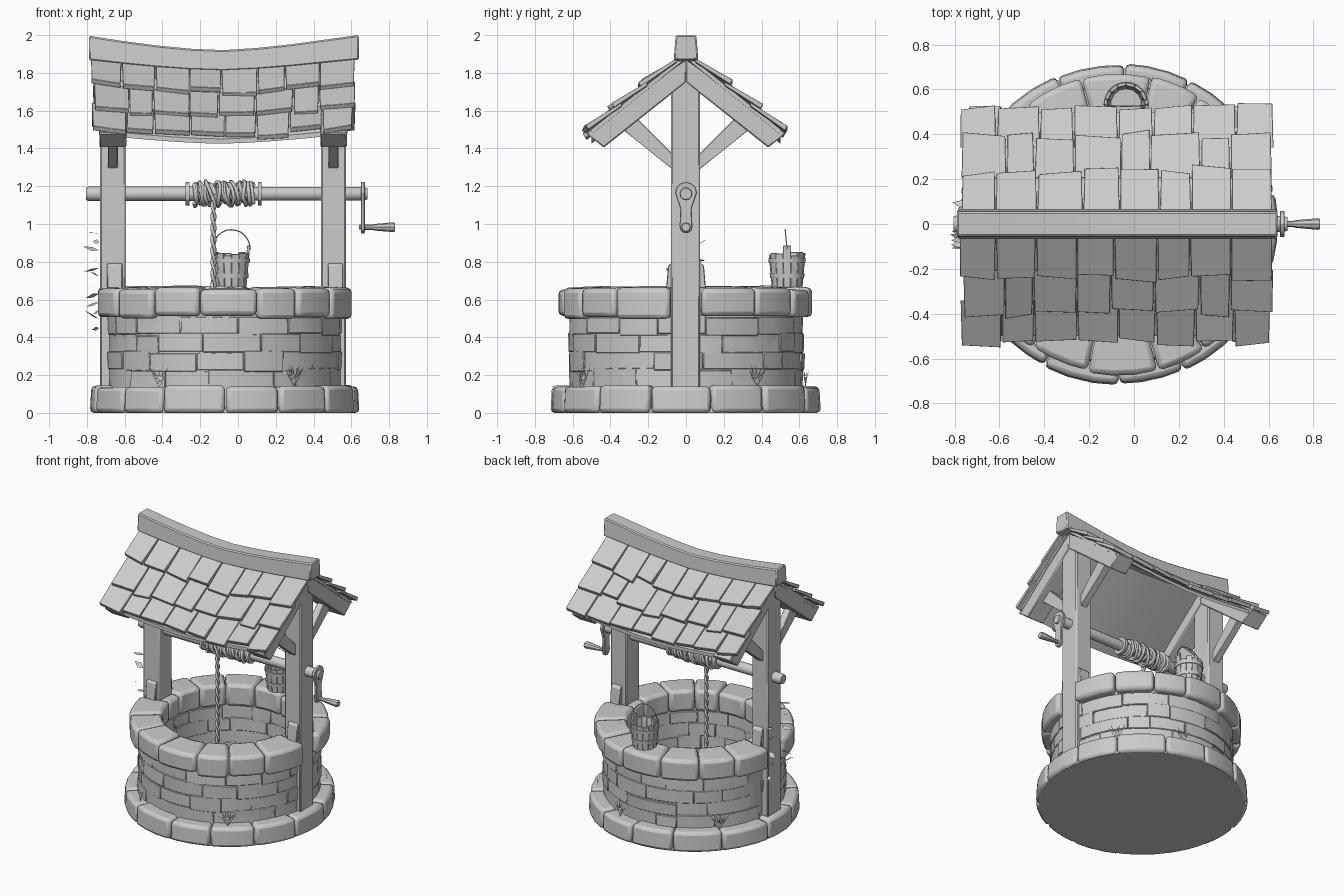
import bpy, bmesh, math, random
from math import sin, cos, pi, radians
from mathutils import Vector

if "Cube" in bpy.data.objects:
    bpy.data.objects.remove(bpy.data.objects["Cube"])

random.seed(4)
R = random.uniform
CX = -0.07                                   # well axis


def make(name, bm, bevel=0, seg=1):
    bmesh.ops.recalc_face_normals(bm, faces=bm.faces)
    me = bpy.data.meshes.new(name)
    bm.to_mesh(me)
    bm.free()
    ob = bpy.data.objects.new(name, me)
    bpy.context.collection.objects.link(ob)
    bpy.ops.object.select_all(action='DESELECT')
    bpy.context.view_layer.objects.active = ob
    ob.select_set(True)
    bpy.ops.object.shade_smooth_by_angle(angle=radians(30))
    if bevel:
        m = ob.modifiers.new("bevel", 'BEVEL')
        m.width, m.segments, m.angle_limit = bevel, seg, radians(40)
    return ob


def loft(bm, rings, closed=False):
    vs = [[bm.verts.new(p) for p in r] for r in rings]
    n = len(vs[0])
    pairs = list(zip(vs, vs[1:])) + ([(vs[-1], vs[0])] if closed else [])
    for a, b in pairs:
        for i in range(n):
            j = (i + 1) % n
            bm.faces.new((a[i], a[j], b[j], b[i]))
    if not closed:
        bm.faces.new(vs[0][::-1])
        bm.faces.new(vs[-1])


def prism_x(bm, x0, x1, yz):
    loft(bm, [[(x, y, z) for y, z in yz] for x in (x0, x1)])


def box(bm, x0, x1, y0, y1, z0, z1):
    prism_x(bm, x0, x1, [(y0, z0), (y1, z0), (y1, z1), (y0, z1)])


def rod_x(bm, stations, y, z, n=12):
    loft(bm, [[(x, y + r * cos(2 * pi * i / n), z + r * sin(2 * pi * i / n)) for i in range(n)]
              for x, r in stations])


def stone(bm, a0, a1, profile, n=3, cx=CX, cy=0):
    rings = []
    for i in range(n + 1):
        a = a0 + (a1 - a0) * i / n
        rings.append([(cx + r * cos(a), cy + r * sin(a), z) for r, z in profile])
    loft(bm, rings)


def ring(bm, profile, n=48, cx=CX, cy=0):
    loft(bm, [[(cx + r * cos(2 * pi * i / n), cy + r * sin(2 * pi * i / n), z) for r, z in profile]
              for i in range(n)], closed=True)


def rope(name, strands, r):
    cu = bpy.data.curves.new(name, 'CURVE')
    cu.dimensions, cu.bevel_depth, cu.bevel_resolution = '3D', r, 1
    cu.use_fill_caps = True
    for pts in strands:
        sp = cu.splines.new('POLY')
        sp.points.add(len(pts) - 1)
        for p, q in zip(sp.points, pts):
            p.co = (*q, 1)
    ob = bpy.data.objects.new(name, cu)
    bpy.context.collection.objects.link(ob)
    bpy.ops.object.select_all(action='DESELECT')
    bpy.context.view_layer.objects.active = ob
    ob.select_set(True)
    bpy.ops.object.convert(target='MESH')


# base: solid disc plus ring of rounded stones
bm = bmesh.new()
loft(bm, [[(CX + 0.695 * cos(2 * pi * i / 42), 0.695 * sin(2 * pi * i / 42), z) for i in range(42)]
          for z in (0, 0.03)])
make("base_disc", bm)
bm = bmesh.new()
cuts = [2 * pi * (i + 0.5) / 14 + R(-.06, .06) for i in range(14)]
for a, b in zip(cuts, cuts[1:] + [cuts[0] + 2 * pi]):
    r, z = 0.718 + R(-.012, .002), 0.143 + R(-.008, .005)
    stone(bm, a + .004, b - .004, [(.5, 0), (r, 0), (r - .008, z), (.5, z)])
make("base_stones", bm, 0.022, 2)

# wall: smooth core with uneven bricks standing slightly proud of it
bm = bmesh.new()
ring(bm, [(.482, .02), (.616, .02), (.616, .55), (.482, .55)])
make("wall_core", bm)
bm = bmesh.new()
for row in range(4):
    z0 = 0.135 + row * 0.094
    cuts = [2 * pi * (i + 0.5 * (row % 2)) / 15 + R(-.12, .12) for i in range(15)]
    for a, b in zip(cuts, cuts[1:] + [cuts[0] + 2 * pi]):
        r, s = R(.614, .626), R(.472, .484)
        lo, hi = z0 + R(-.012, .004), z0 + .092 + R(-.006, .01)
        stone(bm, a + .001, b - .001, [(s, lo), (r, lo), (r + R(-.006, .006), hi), (s, hi)])
make("wall_bricks", bm, 0.004)

# rim stones, open at the posts
bm = bmesh.new()
for side in (0, pi):
    cuts = [side + 0.122 + (pi - 0.244) * i / 7 + (R(-.06, .06) if 0 < i < 7 else 0) for i in range(8)]
    for k, (a, b) in enumerate(zip(cuts, cuts[1:])):
        r, z = .675 + R(-.01, .006), .672 + R(-.012, .004)
        if k in (0, 6):
            r = .682
        stone(bm, a + .004, b - .004, [(.455, .51), (r, .505 + R(-.01, .01)), (r, z - .01), (.455, z)])
    stone(bm, side - .14, side + .14, [(.455, .51), (.535, .51), (.535, .66), (.455, .66)])
make("rim_stones", bm, 0.024, 2)

# posts, foot plates, braces and rafters at both ends
posts, feet, braces, rafters = (bmesh.new() for _ in range(4))
for x0, x1 in ((-.73, -.595), (.44, .572)):
    box(posts, x0, x1, -.08, .075, .13, 1.8)
    m = (x0 + x1) / 2
    for s in (1, -1):
        prism_x(feet, m - .03, m + .05, [(s * .07, .66), (s * .105, .66), (s * .095, .78), (s * .07, .8)])
        prism_x(braces, m - .027, m + .027,
                [(s * .06, 1.28), (s * .36, 1.52), (s * .28, 1.58), (s * .06, 1.36)])
        prism_x(rafters, x0 - .004, x1 + .004,
                [(0, 1.87), (s * .53, 1.48), (s * .435, 1.405), (0, 1.75)])
make("posts", posts, 0.008)
make("post_feet", feet, 0.004)
make("braces", braces, 0.004)
make("rafters", rafters, 0.006)


# roof: sagging boards, shingles and ridge beam
def sag(x):
    return 1 - min(1, abs((x + .1) / .71) ** 1.5)


def slope(x, y):
    return 1.905 - .8 * y - .055 * sag(x)


xs = [-.735 + 1.315 * i / 10 for i in range(11)]
bm = bmesh.new()
for s in (1, -1):
    loft(bm, [[(x, s * y, slope(x, y) + d) for y, d in ((0, 0), (.5, 0), (.5, -.025), (0, -.025))]
              for x in xs])
make("roof_boards", bm)
bm = bmesh.new()
for s in (1, -1):
    for yb in (.24, .395, .53):
        cuts = [-.77 + 1.385 * i / 8 + (R(-.03, .03) if 0 < i < 8 else R(-.01, .01)) for i in range(9)]
        for a, b in zip(cuts, cuts[1:]):
            ye, lift, tw = yb + R(-.016, .018), R(.044, .058), R(-.01, .01)
            yt = yb - .19
            rings = []
            for x, k, q in ((a + .002, -1, R(0, .006)), (b - .002, 1, R(-.006, 0))):
                y1 = ye + k * tw
                zt, zb = slope(x, yt) + .012, slope(x, y1) + lift + k * tw * .4
                rings.append([(x, s * yt, zt), (x + q, s * y1, zb),
                              (x + q, s * (y1 - .014), zb - .024), (x, s * yt, zt - .02)])
            loft(bm, rings)
make("shingles", bm, 0.002)
bm = bmesh.new()
loft(bm, [[(x, y, z - .08 * sag(x)) for y, z in
           ((-.065, 1.87 + .02 * sag(x)), (.065, 1.87 + .02 * sag(x)), (.055, 2), (-.055, 2))]
          for x in [-.79 + 1.43 * i / 8 for i in range(9)]])
make("ridge_beam", bm, 0.008)

# windlass: axle, flanges, crank
bm = bmesh.new()
rod_x(bm, [(-.805, .033), (-.79, .038), (.66, .036), (.685, .03)], 0, 1.16)
for x in (-.268, .115):
    rod_x(bm, [(x - .01, .062), (x + .01, .062)], 0, 1.16)
make("axle", bm)
bm = bmesh.new()
arc = lambda z, r, a0: [(r * cos(radians(a0 + 30 * i)), z + r * sin(radians(a0 + 30 * i))) for i in range(7)]
prism_x(bm, .65, .672, arc(1.165, .058, 0) + [(-.03, 1.08)] + arc(.985, .034, 180) + [(.03, 1.08)])
make("crank_arm", bm, 0.004)
bm = bmesh.new()
rod_x(bm, [(.64, .013), (.71, .014), (.72, .017), (.82, .026), (.83, .022)], 0, .983, 8)
make("crank_handle", bm)

# rope: untidy coils and a twisted hanging length
coils = []
for turns, r, ph in ((14, .048, 0), (10, .057, 2), (7, .063, 4)):
    pts, n = [], turns * 12
    for i in range(n + 1):
        a = 2 * pi * i / 12 + ph
        x = -.232 + .315 * i / n + .013 * sin(a * 1.37 + ph) * (1 if 12 < i < n - 12 else 0)
        rr = r + .005 * sin(a * .73 + ph)
        pts.append((x, rr * cos(a), 1.16 + rr * sin(a)))
    coils.append(pts)
rope("rope_coil", coils, .010)
rope("hanging_rope", [[(-.13 + .008 * cos(i * .6 + p), -.055 + .008 * sin(i * .6 + p), 1.16 - i * .0115)
                       for i in range(98)] for p in (0, pi)], .009)

# bucket on the back of the rim
BX, BY = -.035, .535
bm = bmesh.new()
for i in range(14):
    a, h = 2 * pi * i / 14, .845 + R(-.012, .006)
    if i in (0, 7):
        h = .885
    rt = .082 + (h - .67) * .09
    stone(bm, a - .22, a + .22, [(.066, .665), (.082, .665), (rt, h), (rt - .016, h)], 1, BX, BY)
make("bucket_staves", bm, 0.002)
bm = bmesh.new()
loft(bm, [[(BX + .076 * cos(i * pi / 7), BY + .076 * sin(i * pi / 7), z) for i in range(14)]
          for z in (.67, .69)])
make("bucket_bottom", bm)
bm = bmesh.new()
for z in (.715, .795):
    r = .083 + (z - .67) * .09
    ring(bm, [(r - .008, z), (r + .003, z), (r + .005, z + .022), (r - .008, z + .022)], 28, BX, BY)
make("bucket_bands", bm)
rope("bucket_handle", [[(BX + .1 * cos(pi * i / 12), BY - .01 * sin(pi * i / 12),
                         .865 + .105 * sin(pi * i / 12)) for i in range(13)]], .003)

# grass tufts round the base
bm = bmesh.new()
for deg in (238, 304, 35, 75, 140):
    a = radians(deg)
    c = Vector((CX + .655 * cos(a), .655 * sin(a), .135))
    t = Vector((-sin(a), cos(a), 0))
    for k in range(7):
        lean = (k - 3) * .018
        mid = c + t * lean * .6 + Vector((0, 0, .06))
        tip = c + t * lean * 1.2 + Vector((cos(a), sin(a), 0)) * R(-.02, .03) + Vector((0, 0, R(.07, .125)))
        bm.faces.new([bm.verts.new(p) for p in (c, mid - t * .005, tip, mid + t * .005)])
make("grass_tufts", bm)

# ivy leaves clinging to the left post and the rim beside it
bm = bmesh.new()
for k in range(12):
    z = .45 + .5 * k / 11
    c = Vector((-.735, R(.05, .095) * (-1) ** k, z))
    tip = c + Vector((R(-.09, -.02), R(-.03, .03), R(-.03, .05)))
    w = Vector((R(-.2, .2), 1, R(-.8, .8))).normalized() * .022
    mid = c.lerp(tip, .45)
    bm.faces.new([bm.verts.new(p) for p in (c, mid + w, tip, mid - w)])
make("ivy_leaves", bm)
